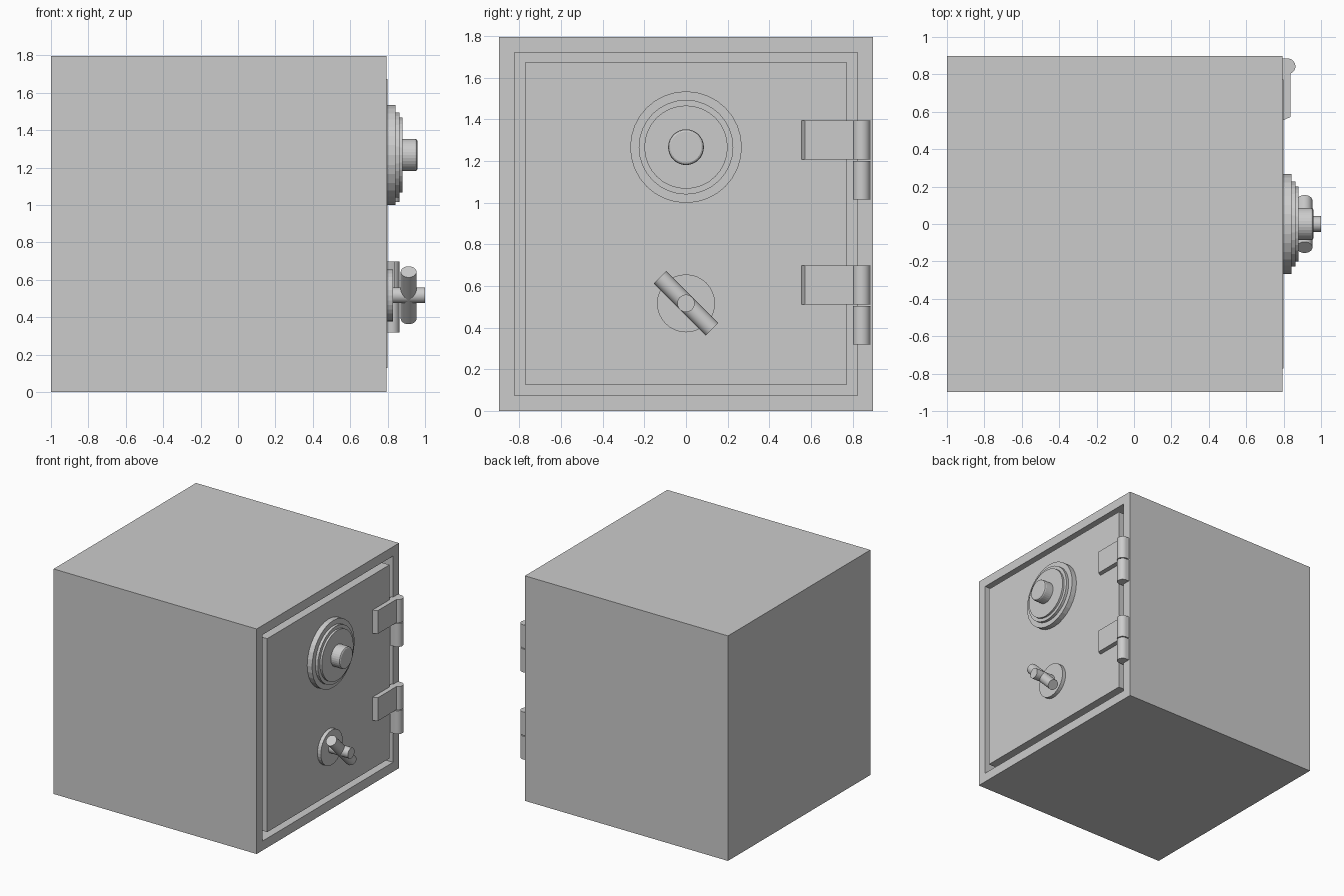
import bpy, bmesh, math
from mathutils import Vector

if "Cube" in bpy.data.objects:
    bpy.data.objects.remove(bpy.data.objects["Cube"])

H = 1.797          # body height and width
FRONT = 0.794      # x of the body's door side


def finish(name, bm, smooth=False):
    bmesh.ops.recalc_face_normals(bm, faces=bm.faces)
    me = bpy.data.meshes.new(name)
    bm.to_mesh(me)
    bm.free()
    ob = bpy.data.objects.new(name, me)
    bpy.context.collection.objects.link(ob)
    if smooth:
        bpy.context.view_layer.objects.active = ob
        ob.select_set(True)
        bpy.ops.object.shade_smooth_by_angle(angle=math.radians(30))
        ob.select_set(False)
    return ob


def box_bm(lo, hi):
    bm = bmesh.new()
    bmesh.ops.create_cube(bm, size=1)
    for v in bm.verts:
        v.co = Vector([l + (c + 0.5) * (h - l) for c, l, h in zip(v.co, lo, hi)])
    return bm


def lathe_x(name, profile, z, n=32, smooth=False):
    """Stack of (x, radius) rings around a horizontal axis along x."""
    bm = bmesh.new()
    rings = [[bm.verts.new((x, r * math.cos(2 * math.pi * i / n),
                            z + r * math.sin(2 * math.pi * i / n)))
              for i in range(n)] for x, r in profile]
    for a, b in zip(rings, rings[1:]):
        for i in range(n):
            j = (i + 1) % n
            bm.faces.new((a[i], a[j], b[j], b[i]))
    bm.faces.new(rings[0])
    bm.faces.new(rings[-1])
    return finish(name, bm, smooth)


def prism_z(name, outline, z0, z1):
    """Extrude an (x, y) outline upwards."""
    bm = bmesh.new()
    face = bm.faces.new([bm.verts.new((x, y, z0)) for x, y in outline])
    new = bmesh.ops.extrude_face_region(bm, geom=[face])["geom"]
    bmesh.ops.translate(bm, vec=(0, 0, z1 - z0),
                        verts=[g for g in new if isinstance(g, bmesh.types.BMVert)])
    return finish(name, bm, True)


# Body with a recess for the door
bm = box_bm((-1, -H / 2, 0), (FRONT, H / 2, H))
side = max(bm.faces, key=lambda f: f.calc_center_median().x)
bmesh.ops.inset_region(bm, faces=[side], thickness=0.106)
pocket = bmesh.ops.extrude_discrete_faces(bm, faces=[side])["faces"][0]
bmesh.ops.translate(bm, verts=pocket.verts, vec=(-0.1, 0, 0))
finish("body", bm)

# Door, standing slightly proud of the body
finish("door", box_bm((FRONT - 0.1, -0.772, 0.128), (0.799, 0.772, 1.673)))

# Combination dial: stepped rings and a central knob
DIAL_Z = 1.267
lathe_x("dial_rings", [(0.79, 0.268), (0.842, 0.268), (0.842, 0.227), (0.864, 0.227),
                       (0.864, 0.2), (0.88, 0.2)], DIAL_Z)
lathe_x("dial_knob", [(0.87, 0.086), (0.946, 0.086), (0.955, 0.083), (0.96, 0.075)],
        DIAL_Z)

# Handle: round plate, shaft and slanted bar
HANDLE_Z = 0.517
lathe_x("handle_plate", [(0.79, 0.139), (0.829, 0.139)], HANDLE_Z)
lathe_x("handle_shaft", [(0.82, 0.042), (1.0, 0.042)], HANDLE_Z, smooth=True)
bar = lathe_x("handle_bar", [(-0.177, 0.042), (0.177, 0.042)], 0, smooth=True)
bar.rotation_euler = (math.radians(45), 0, math.radians(90))
bar.rotation_euler = Vector((0, 1, -1)).to_track_quat('X', 'Z').to_euler()
bar.location = (0.912, 0, HANDLE_Z)

# Hinges: door leaf, upper and lower knuckles
R, CX, CY = 0.042, 0.821, 0.843
arc = [(CX + R * math.cos(t), CY + R * math.sin(t))
       for t in (math.pi * (i / 16 - 0.5) for i in range(17))]
knuckle = [(0.78, CY - R)] + arc + [(0.78, CY + R)]
leaf = [(0.78, 0.553), (0.795, 0.553), (0.836, 0.572), (0.836, CY), (0.78, CY)]
for label, top in (("upper", 1.394), ("lower", 0.698)):
    prism_z(label + "_hinge_leaf", leaf, top - 0.186, top)
    prism_z(label + "_hinge_top_knuckle", knuckle, top - 0.186, top)
    prism_z(label + "_hinge_bottom_knuckle", knuckle, top - 0.379, top - 0.193)
